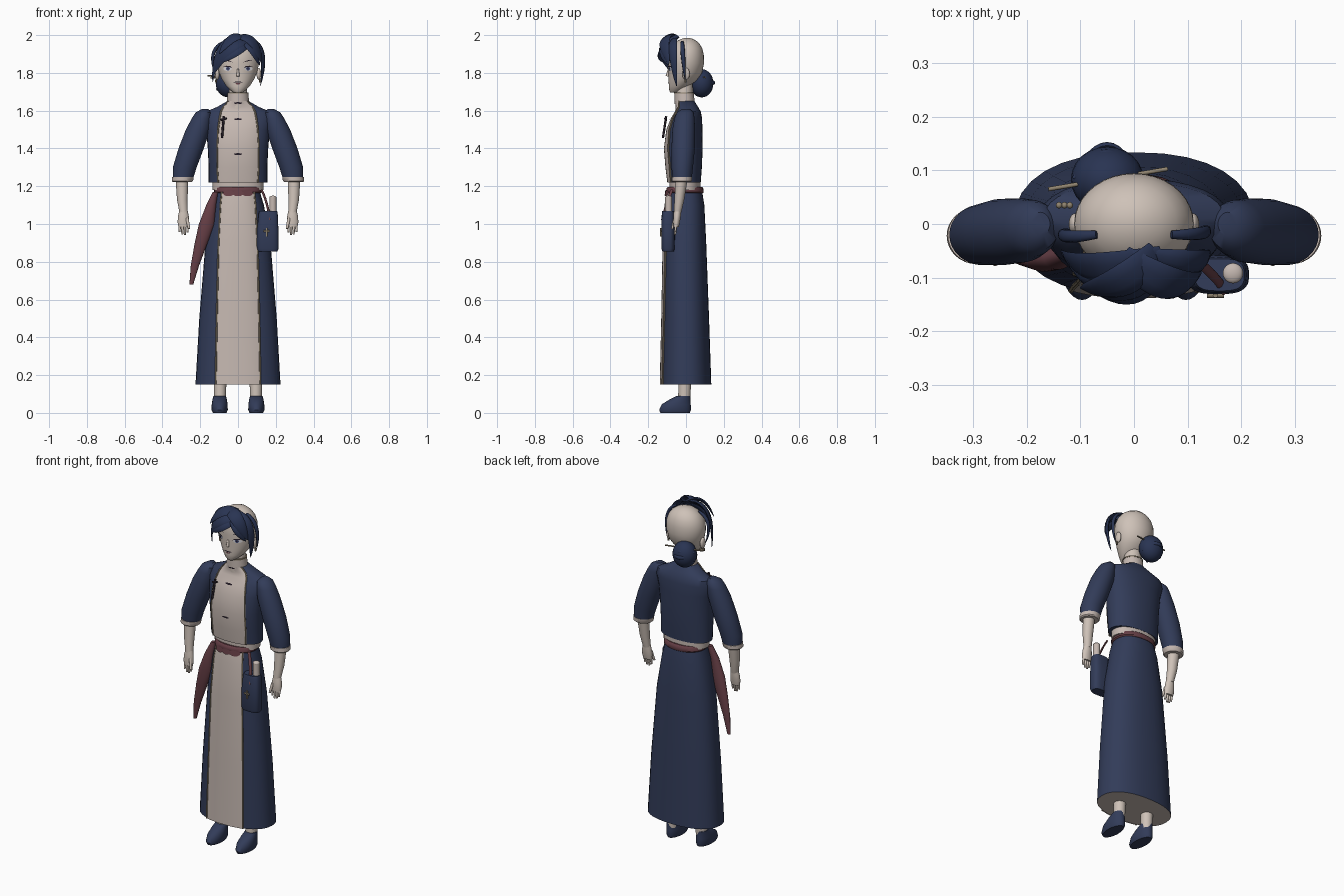
import bpy, bmesh, math
from mathutils import Vector


def material(name, rgb):
    m = bpy.data.materials.new(name)
    m.diffuse_color = (*rgb, 1)
    return m


NAVY = material("navy cloth", (0.032, 0.045, 0.100))
HAIR = material("hair blue black", (0.022, 0.034, 0.085))
CREAM = material("cream cloth", (0.56, 0.48, 0.44))
SKIN = material("pale skin", (0.62, 0.54, 0.48))
MAROON = material("maroon sash", (0.135, 0.050, 0.062))
TRIM = material("tan trim", (0.28, 0.23, 0.16))
DARK = material("dark lines", (0.018, 0.012, 0.020))
WHITE = material("eye white", (0.75, 0.74, 0.76))
IRIS = material("blue iris", (0.07, 0.09, 0.22))


def finish(name, bm, *mats, angle=40):
    me = bpy.data.meshes.new(name)
    bm.to_mesh(me)
    bm.free()
    for m in mats:
        me.materials.append(m)
    for p in me.polygons:
        p.use_smooth = True
    me.set_sharp_from_angle(angle=math.radians(angle))
    ob = bpy.data.objects.new(name, me)
    bpy.context.collection.objects.link(ob)
    return ob


def skin_rings(bm, loops):
    """Join closed rings of points into a capped skin."""
    rows = [[bm.verts.new(p) for p in l] for l in loops]
    n = len(rows[0])
    for a, b in zip(rows, rows[1:]):
        for i in range(n):
            j = (i + 1) % n
            bm.faces.new((a[i], a[j], b[j], b[i]))
    low = bm.faces.new(rows[0][::-1])
    bm.faces.new(rows[-1])
    bmesh.ops.recalc_face_normals(bm, faces=bm.faces)
    return low


def spow(v, e):
    return math.copysign(abs(v) ** e, v)


def loft(name, rings, mat, power=2.0, seg=32, base=None, side=1):
    """Stack of level rings: (z, centre x, centre y, radius x, radius y)."""
    loops = []
    for z, cx, cy, rx, ry in rings:
        loops.append([(side * (cx + rx * spow(math.cos(t), 2 / power)),
                       cy + ry * spow(math.sin(t), 2 / power), z)
                      for t in (2 * math.pi * i / seg for i in range(seg))])
    bm = bmesh.new()
    low = skin_rings(bm, loops)
    if base:
        low.material_index = 1
    return finish(name, bm, *([mat, base] if base else [mat]))


def front_y(rings, x, z, power):
    """Front surface of a loft at x, z."""
    rs = sorted(rings)
    z = min(max(z, rs[0][0]), rs[-1][0])
    for a, b in zip(rs, rs[1:]):
        if z <= b[0]:
            f = (z - a[0]) / (b[0] - a[0])
            _, cx, cy, rx, ry = [p + (q - p) * f for p, q in zip(a, b)]
            u = min(1, abs((x - cx) / rx))
            return cy - ry * (1 - u ** power) ** (1 / power)


def decal(name, rings, pts, mat, power=2.0, off=0.004):
    bm = bmesh.new()
    f = bm.faces.new([bm.verts.new((x, front_y(rings, x, z, power) - off, z)) for x, z in pts])
    f.normal_update()
    if f.normal.y > 0:
        f.normal_flip()
    return finish(name, bm, mat)


def oval(x, z, a, b, n=14):
    return [(x + a * math.cos(2 * math.pi * i / n), z + b * math.sin(2 * math.pi * i / n)) for i in range(n)]


def strand(name, p0, p1, p2, w, t, mat, centre=(0, 0.0, 1.84), taper=True, n=12, seg=10):
    """Flattened, tapering strip along a curve, facing away from centre."""
    p0, p1, p2, c = map(Vector, (p0, p1, p2, centre))
    loops = []
    for i in range(n + 1):
        s = i / n
        p = p0 * (1 - s) ** 2 + p1 * 2 * s * (1 - s) + p2 * s * s
        d = ((p1 - p0) * (1 - s) + (p2 - p1) * s).normalized()
        side = d.cross(p - c).normalized()
        up = side.cross(d)
        k = max(0.06, math.sin(math.pi * min(1, 0.15 + 0.85 * s)) ** 0.6) if taper else 1
        loops.append([p + side * (w * k * math.cos(a)) + up * (t * k * math.sin(a))
                      for a in (2 * math.pi * j / seg for j in range(seg))])
    bm = bmesh.new()
    skin_rings(bm, loops)
    return finish(name, bm, mat, angle=60)


def rod(name, a, b, r, mat, r2=None):
    a, b = Vector(a), Vector(b)
    bm = bmesh.new()
    bmesh.ops.create_cone(bm, cap_ends=True, segments=12, radius1=r, radius2=r if r2 is None else r2,
                          depth=(b - a).length)
    q = (b - a).to_track_quat('Z', 'Y')
    for v in bm.verts:
        v.co = q @ v.co + (a + b) / 2
    return finish(name, bm, mat)


def ball(name, loc, size, mat):
    bm = bmesh.new()
    bmesh.ops.create_uvsphere(bm, u_segments=24, v_segments=14, radius=1)
    for v in bm.verts:
        v.co = Vector([c * s + l for c, s, l in zip(v.co, size, loc)])
    return finish(name, bm, mat)


def panel(name, rings, widths, power, mat, off=0.005):
    """Front strip over a loft with trimmed edges; widths pairs with rings."""
    bm = bmesh.new()
    rows = []
    for r, w in zip(rings, widths):
        rows.append([(w * (i / 8 - 1), front_y(rings, w * (i / 8 - 1), r[0], power) - off, r[0]) for i in range(17)])
    vs = [[bm.verts.new(p) for p in row] for row in rows]
    for a, b in zip(vs, vs[1:]):
        for i in range(16):
            f = bm.faces.new((a[i], a[i + 1], b[i + 1], b[i]))
            f.normal_update()
            if f.normal.y > 0:
                f.normal_flip()
    finish(name, bm, mat)
    for k in (0, -1):
        bm = bmesh.new()
        skin_rings(bm, [[(p[0] + 0.005 * math.cos(a), p[1] + 0.005 * math.sin(a), p[2])
                         for a in (math.pi * j / 3 for j in range(6))] for p in (row[k] for row in rows)])
        finish(name + "_trim", bm, TRIM)


# Skirt with front panel
SKIRT = [(0.15, 0, 0, 0.225, 0.134), (0.5, 0, -0.002, 0.205, 0.124), (0.9, 0, -0.006, 0.172, 0.113),
         (1.1, 0, -0.006, 0.137, 0.103), (1.17, 0, -0.006, 0.116, 0.092)]
loft("skirt", SKIRT, NAVY, 2.3, base=CREAM)
panel("skirt_panel", SKIRT, (0.118, 0.112, 0.103, 0.093, 0.086), 2.3, CREAM)

# Waist, sash belt and hanging sash end
loft("waist_shirt", [(z, 0, -0.005, 0.135, 0.082) for z in (1.18, 1.25)], CREAM, 2.2)
BELT = [(1.163, 0, -0.006, 0.118, 0.096), (1.17, 0, -0.006, 0.126, 0.1),
        (1.19, 0, -0.006, 0.126, 0.097), (1.197, 0, -0.006, 0.12, 0.09)]
loft("sash_belt", BELT, MAROON, 2.2)
for x in (-0.05, 0.0, 0.05):
    decal("belt_drape", SKIRT, oval(x, 1.163, 0.03, 0.016), MAROON, 2.3, 0.012)
loft("sash_tail", [(0.68, -0.247, -0.05, 0.01, 0.007), (0.78, -0.228, -0.055, 0.022, 0.012),
                   (0.9, -0.195, -0.06, 0.034, 0.02), (1.0, -0.165, -0.065, 0.042, 0.024),
                   (1.1, -0.142, -0.065, 0.026, 0.02), (1.17, -0.12, -0.055, 0.014, 0.014)], MAROON)

# Jacket with shirt panel
JACKET = [(1.22, 0, -0.008, 0.155, 0.086), (1.3, 0, -0.01, 0.155, 0.094), (1.4, 0, -0.012, 0.16, 0.1),
          (1.5, 0, -0.006, 0.168, 0.093), (1.56, 0, 0.005, 0.18, 0.08), (1.595, 0, 0.012, 0.168, 0.066),
          (1.62, 0, 0.008, 0.11, 0.056), (1.65, 0, -0.005, 0.058, 0.05)]
loft("jacket", JACKET, NAVY, 2.2)
panel("shirt_panel", JACKET, (0.105, 0.11, 0.11, 0.105, 0.097, 0.09, 0.078, 0.05), 2.2, CREAM)
for z in (1.64, 1.555, 1.37):
    decal("clasp", JACKET, oval(0, z, 0.022, 0.005), DARK, 2.2, 0.009)
rod("hair_needle_pin", (-0.075, -0.105, 1.57), (-0.085, -0.122, 1.455), 0.006, DARK)
rod("pin_bar", (-0.092, -0.105, 1.55), (-0.06, -0.11, 1.56), 0.006, DARK)

# Arms, sleeves, hands
for s in (1, -1):
    loft("sleeve", [(1.235, 0.292, -0.02, 0.053, 0.05), (1.3, 0.282, -0.02, 0.063, 0.057),
                    (1.4, 0.248, -0.015, 0.067, 0.062), (1.5, 0.212, -0.012, 0.064, 0.06),
                    (1.56, 0.192, -0.008, 0.052, 0.053), (1.59, 0.182, -0.005, 0.042, 0.045),
                    (1.608, 0.175, 0, 0.018, 0.022)], NAVY, side=s)
    loft("cuff", [(1.222, 0.294, -0.022, 0.05, 0.047), (1.228, 0.294, -0.022, 0.056, 0.053),
                  (1.25, 0.291, -0.021, 0.057, 0.054)], CREAM, side=s)
    loft("forearm", [(1.06, 0.288, -0.045, 0.022, 0.02), (1.13, 0.295, -0.035, 0.028, 0.026),
                     (1.25, 0.297, -0.022, 0.034, 0.033)], SKIN, side=s, seg=20)
    loft("palm", [(0.985, 0.288, -0.052, 0.027, 0.014), (1.01, 0.289, -0.05, 0.031, 0.018),
                  (1.045, 0.289, -0.047, 0.028, 0.02), (1.075, 0.288, -0.044, 0.021, 0.019)], SKIN, side=s, seg=16)
    for i, tip in enumerate((0.955, 0.943, 0.945, 0.958)):
        x = s * (0.267 + 0.014 * i)
        rod("finger", (x, -0.052, 1.0), (x, -0.058, tip), 0.0075, SKIN, 0.005)
    rod("thumb", (s * 0.27, -0.058, 1.03), (s * 0.259, -0.073, 0.975), 0.009, SKIN, 0.006)
    # Legs and shoes
    loft("ankle", [(0.06, 0.095, -0.01, 0.03, 0.032), (0.2, 0.095, -0.005, 0.035, 0.034)], SKIN, side=s)
    loft("shoe", [(0, 0.097, -0.058, 0.036, 0.078), (0.015, 0.097, -0.058, 0.043, 0.084),
                  (0.045, 0.097, -0.052, 0.042, 0.077), (0.07, 0.097, -0.033, 0.038, 0.056),
                  (0.09, 0.097, -0.013, 0.033, 0.036)], NAVY, side=s)

# Neck and collar
loft("neck", [(1.6, 0, -0.005, 0.058, 0.05), (1.66, 0, -0.01, 0.05, 0.047), (1.76, 0, -0.01, 0.046, 0.045)], SKIN)
loft("collar", [(1.635, 0, -0.007, 0.06, 0.054), (1.695, 0, -0.01, 0.054, 0.051)], CREAM)
loft("collar_trim", [(1.69, 0, -0.01, 0.056, 0.053), (1.697, 0, -0.01, 0.056, 0.053)], TRIM)

# Head
HEAD = [(1.695, 0, -0.06, 0.022, 0.022), (1.705, 0, -0.055, 0.036, 0.033), (1.73, 0, -0.035, 0.062, 0.056),
        (1.765, 0, -0.016, 0.085, 0.076), (1.8, 0, -0.004, 0.1, 0.089), (1.85, 0, 0, 0.112, 0.095),
        (1.895, 0, 0, 0.111, 0.094), (1.93, 0, 0.002, 0.098, 0.084), (1.955, 0, 0.003, 0.079, 0.068),
        (1.973, 0, 0.005, 0.053, 0.046), (1.983, 0, 0.006, 0.025, 0.022), (1.985, 0, 0.006, 0.005, 0.005)]
loft("head", HEAD, SKIN, seg=36)
for s in (1, -1):
    ball("ear", (s * 0.11, 0.0, 1.795), (0.012, 0.02, 0.032), SKIN)
    rod("earring", (s * 0.117, -0.003, 1.765), (s * 0.117, -0.003, 1.75), 0.005, TRIM)
    decal("eye_white", HEAD, oval(s * 0.055, 1.822, 0.023, 0.011), WHITE)
    decal("iris", HEAD, oval(s * 0.053, 1.823, 0.010, 0.011), IRIS, off=0.0055)
    decal("pupil", HEAD, oval(s * 0.053, 1.823, 0.004, 0.006), DARK, off=0.0065)
    decal("upper_lash", HEAD, [(s * x, z) for x, z in (
        (0.028, 1.824), (0.042, 1.836), (0.06, 1.838), (0.085, 1.834), (0.06, 1.832), (0.042, 1.83))], DARK, off=0.007)
    decal("eyebrow", HEAD, [(s * x, z) for x, z in (
        (0.024, 1.855), (0.055, 1.868), (0.084, 1.862), (0.055, 1.862))], DARK)
rod("nose", (0, -0.09, 1.825), (0, -0.099, 1.782), 0.004, SKIN, 0.009)
decal("mouth", HEAD, oval(0, 1.751, 0.024, 0.003), DARK)
decal("lower_lip", HEAD, oval(0, 1.743, 0.014, 0.004), MAROON)

# Fringe and side locks: start, bend, tip, half width
LOCKS = [((0.06, -0.06, 1.965), (-0.05, -0.18, 1.98), (-0.125, -0.07, 1.80), 0.036),
         ((0.05, -0.06, 1.975), (-0.11, -0.11, 2.03), (-0.135, -0.05, 1.75), 0.034),
         ((0.05, -0.07, 1.955), (0.0, -0.18, 1.92), (-0.095, -0.11, 1.855), 0.028),
         ((0.04, -0.05, 1.98), (-0.02, -0.13, 2.03), (-0.1, -0.12, 1.90), 0.034),
         ((-0.02, -0.06, 1.985), (0.09, -0.15, 2.02), (0.125, -0.09, 1.85), 0.036),
         ((0.03, -0.08, 1.96), (0.08, -0.16, 1.94), (0.115, -0.09, 1.84), 0.026),
         ((0.04, -0.06, 1.98), (0.17, -0.085, 1.97), (0.118, -0.05, 1.73), 0.024),
         ((0.07, -0.02, 1.965), (0.165, -0.02, 1.93), (0.125, -0.005, 1.76), 0.012),
         ((-0.07, -0.02, 1.965), (-0.165, -0.03, 1.93), (-0.12, -0.01, 1.79), 0.012)]
for a, b, c, w in LOCKS:
    strand("hair_lock", a, b, c, w, 0.009, HAIR)

# Bun with wrapped ridges and hair sticks
ball("hair_bun", (-0.05, 0.083, 1.745), (0.068, 0.062, 0.075), HAIR)
for dz in (-0.03, 0.0, 0.03):
    strand("bun_wrap", (-0.112, 0.085, 1.742 + dz), (-0.05, 0.21 - abs(dz), 1.755 + dz),
           (0.012, 0.085, 1.742 + dz), 0.011, 0.006, HAIR, centre=(-0.05, 0.08, 1.745))
rod("hair_stick", (-0.16, 0.065, 1.785), (0.063, 0.103, 1.775), 0.004, TRIM)
for dx in (-0.01, 0, 0.01):
    ball("stick_charm", (-0.13 + dx, 0.035, 1.775), (0.006, 0.006, 0.006), TRIM)

# Hip pouch with strap, scroll and emblem
loft("pouch", [(0.855, 0.157, -0.095, 0.052, 0.03), (0.87, 0.157, -0.095, 0.058, 0.035),
               (0.97, 0.157, -0.095, 0.057, 0.036), (1.06, 0.16, -0.095, 0.05, 0.033),
               (1.07, 0.16, -0.095, 0.046, 0.03)], NAVY, 3)
strand("pouch_strap", (0.125, -0.075, 1.18), (0.155, -0.1, 1.12), (0.17, -0.125, 1.02), 0.009, 0.005, MAROON,
       centre=(0, 0, 1.1), taper=False)
rod("scroll", (0.185, -0.092, 1.03), (0.185, -0.092, 1.14), 0.019, CREAM)
ball("scroll_end", (0.185, -0.092, 1.14), (0.019, 0.019, 0.01), CREAM)
rod("emblem_upright", (0.152, -0.133, 0.935), (0.152, -0.133, 0.98), 0.005, TRIM)
rod("emblem_bar", (0.136, -0.133, 0.962), (0.168, -0.133, 0.962), 0.005, TRIM)
